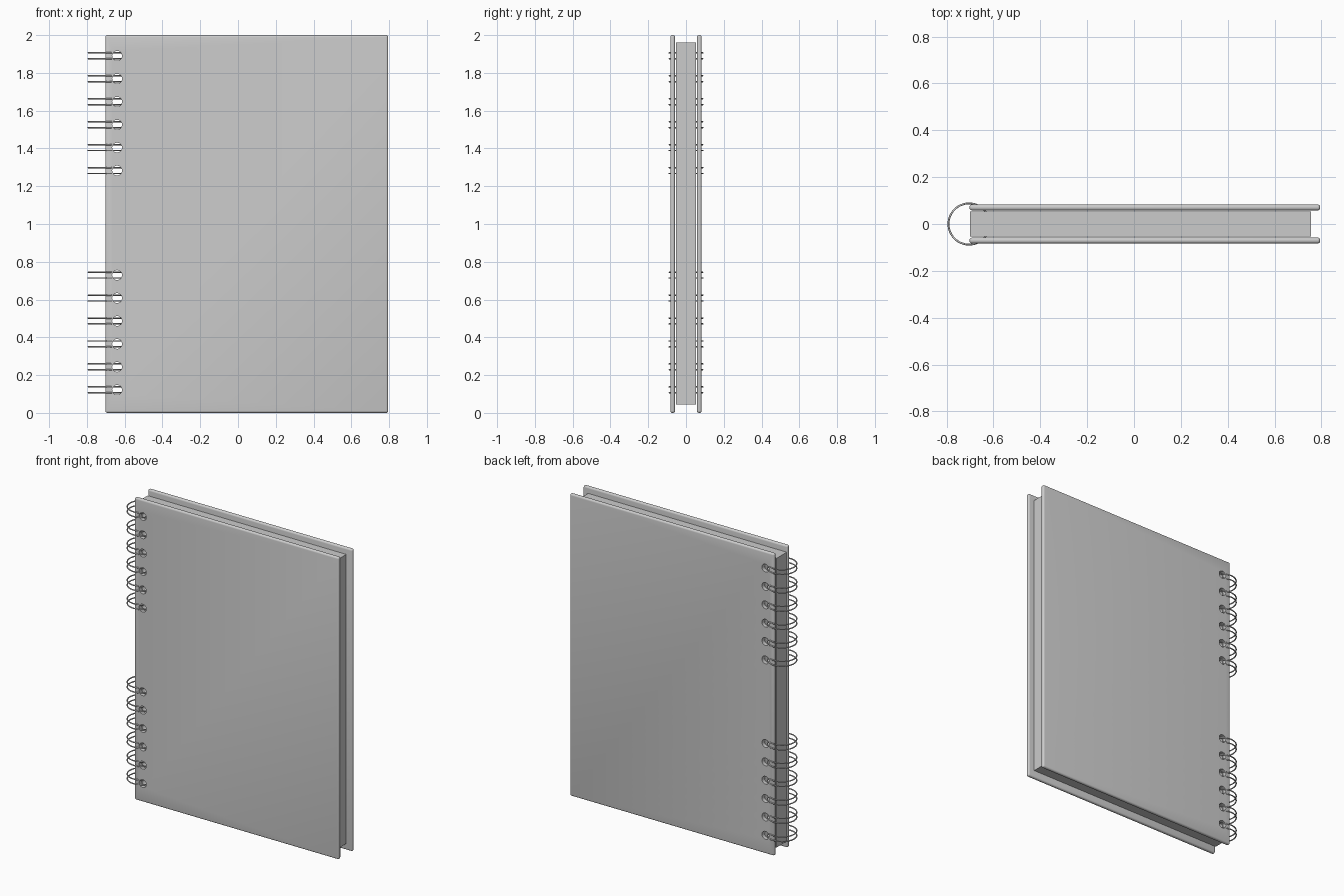
import bpy, math
from mathutils import Matrix

if "Cube" in bpy.data.objects:
    bpy.data.objects.remove(bpy.data.objects["Cube"])

HOLE_X, RING_X = -0.64, -0.704
HOLES = [base + i * 0.1215 for base in (0.122, 1.283) for i in range(6)]


def box(name, x0, x1, y0, y1, z0, z1):
    bpy.ops.mesh.primitive_cube_add(size=1)
    ob = bpy.context.object
    ob.name = name
    ob.data.transform(Matrix.Translation(((x0 + x1) / 2, (y0 + y1) / 2, (z0 + z1) / 2))
                      @ Matrix.Diagonal((x1 - x0, y1 - y0, z1 - z0, 1)))
    return ob


def join(objs, name):
    bpy.ops.object.select_all(action='DESELECT')
    for o in objs:
        o.select_set(True)
    bpy.context.view_layer.objects.active = objs[0]
    if len(objs) > 1:
        bpy.ops.object.join()
    objs[0].name = name
    return objs[0]


# Punch for the binding holes
pins = []
for z in HOLES:
    bpy.ops.mesh.primitive_cylinder_add(vertices=24, radius=0.026, depth=0.4,
                                        location=(HOLE_X, 0, z), rotation=(math.pi / 2, 0, 0))
    pins.append(bpy.context.object)
punch = join(pins, "hole_punch")
punch.hide_render = True

# Covers and page block
front = box("front_cover", -0.702, 0.795, -0.083, -0.058, 0, 2)
back = box("back_cover", -0.702, 0.795, 0.058, 0.083, 0, 2)
pages = box("page_block", -0.70, 0.755, -0.054, 0.054, 0.045, 1.96)

for ob in (front, back, pages):
    bpy.ops.object.select_all(action='DESELECT')
    ob.select_set(True)
    bpy.context.view_layer.objects.active = ob
    if ob is not pages:
        bev = ob.modifiers.new("rounded_edge", 'BEVEL')
        bev.width, bev.segments = 0.011, 4
        bpy.ops.object.modifier_apply(modifier=bev.name)
    cut = ob.modifiers.new("holes", 'BOOLEAN')
    cut.object, cut.operation, cut.solver = punch, 'DIFFERENCE', 'EXACT'
    bpy.ops.object.modifier_apply(modifier=cut.name)
    bpy.ops.object.shade_smooth_by_angle(angle=math.radians(35))
bpy.data.objects.remove(punch)

# Twin wire rings through every hole
for n, z in enumerate(HOLES, 1):
    pair = []
    for dz in (-0.0155, 0.0155):
        bpy.ops.mesh.primitive_torus_add(major_radius=0.088, minor_radius=0.004,
                                         major_segments=48, minor_segments=10,
                                         location=(RING_X, 0, z + dz))
        pair.append(bpy.context.object)
    join(pair, f"wire_ring_{n:02d}")
    bpy.ops.object.shade_smooth()
